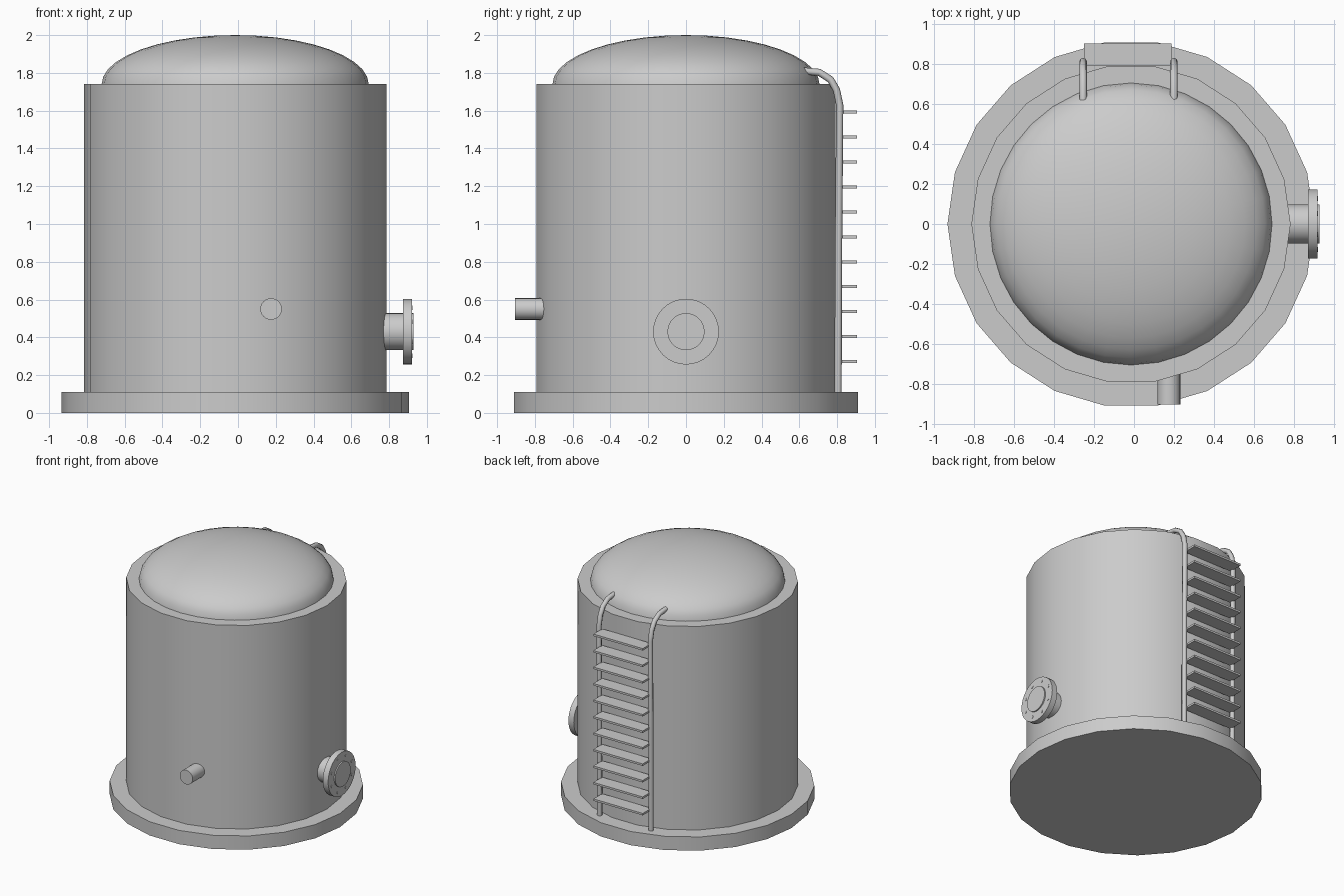
import bpy, math
from mathutils import Vector

if "Cube" in bpy.data.objects:
    bpy.data.objects.remove(bpy.data.objects["Cube"])

CX = -0.015  # tank axis


def smooth(ob):
    bpy.ops.object.select_all(action='DESELECT')
    ob.select_set(True)
    bpy.context.view_layer.objects.active = ob
    bpy.ops.object.shade_smooth_by_angle(angle=math.radians(30))


def cylinder(name, start, end, radius, sides, turn=0.0):
    a, b = Vector(start), Vector(end)
    rot = (b - a).to_track_quat('Z', 'Y').to_euler()
    bpy.ops.mesh.primitive_cylinder_add(vertices=sides, radius=radius, depth=(b - a).length,
                                        location=(a + b) / 2, rotation=rot)
    ob = bpy.context.object
    ob.name = name
    if turn:
        for v in ob.data.vertices:
            x, y = v.co.x, v.co.y
            v.co.x = x * math.cos(turn) - y * math.sin(turn)
            v.co.y = x * math.sin(turn) + y * math.cos(turn)
    smooth(ob)
    return ob


def box(name, lo, hi):
    lo, hi = Vector(lo), Vector(hi)
    bpy.ops.mesh.primitive_cube_add(size=1, location=(lo + hi) / 2)
    ob = bpy.context.object
    ob.name = name
    ob.scale = hi - lo
    return ob


# Base slab and tank wall, 22 sides with a corner on the x axis
cylinder("base", (CX, 0, 0), (CX, 0, 0.11), 0.92, 22, math.pi / 2)
cylinder("tank_body", (CX, 0, 0.11), (CX, 0, 1.74), 0.80, 22, math.pi / 2)

# Domed lid: half ellipsoid spun from a profile
segs, rings = 32, 10
verts, faces = [], []
for r in range(rings):
    t = math.pi / 2 * r / rings
    for s in range(segs):
        a = 2 * math.pi * s / segs
        verts.append((CX + 0.707 * math.cos(t) * math.cos(a),
                      0.707 * math.cos(t) * math.sin(a), 1.74 + 0.26 * math.sin(t)))
verts.append((CX, 0, 2.0))
for r in range(rings - 1):
    for s in range(segs):
        n = (s + 1) % segs
        faces.append((r * segs + s, r * segs + n, (r + 1) * segs + n, (r + 1) * segs + s))
last = (rings - 1) * segs
faces += [(last + s, last + (s + 1) % segs, len(verts) - 1) for s in range(segs)]
mesh = bpy.data.meshes.new("dome")
mesh.from_pydata(verts, [], faces)
dome = bpy.data.objects.new("dome", mesh)
bpy.context.collection.objects.link(dome)
smooth(dome)

# Flanged outlet on the right
cylinder("outlet_pipe", (0.74, 0, 0.43), (0.93, 0, 0.43), 0.098, 32)
cylinder("outlet_flange", (0.873, 0, 0.43), (0.92, 0, 0.43), 0.174, 32)
for i in range(8):
    a = 2 * math.pi * (i + 0.5) / 8
    y, z = 0.138 * math.cos(a), 0.43 + 0.138 * math.sin(a)
    cylinder("flange_bolt", (0.91, y, z), (0.923, y, z), 0.012, 8)

# Drain stub on the front
cylinder("drain_pipe", (0.175, -0.74, 0.55), (0.175, -0.905, 0.55), 0.057, 24)

# Ladder rails hooked over the rim
path = [(0.805, 0.11), (0.808, 0.9), (0.814, 1.63), (0.797, 1.71), (0.765, 1.765),
        (0.705, 1.803), (0.62, 1.81)]
for name, x in (("ladder_rail_left", -0.255), ("ladder_rail_right", 0.2)):
    cu = bpy.data.curves.new(name, 'CURVE')
    cu.dimensions = '3D'
    cu.bevel_depth = 0.019
    cu.bevel_resolution = 2
    cu.use_fill_caps = True
    sp = cu.splines.new('POLY')
    sp.points.add(len(path) - 1)
    for p, (y, z) in zip(sp.points, path):
        p.co = (x, y, z, 1)
    bpy.context.collection.objects.link(bpy.data.objects.new(name, cu))

# Flat ladder treads
for i in range(11):
    z = 0.272 + 0.132 * i
    box("ladder_tread", (-0.25, 0.795, z - 0.008), (0.187, 0.905, z + 0.008))
